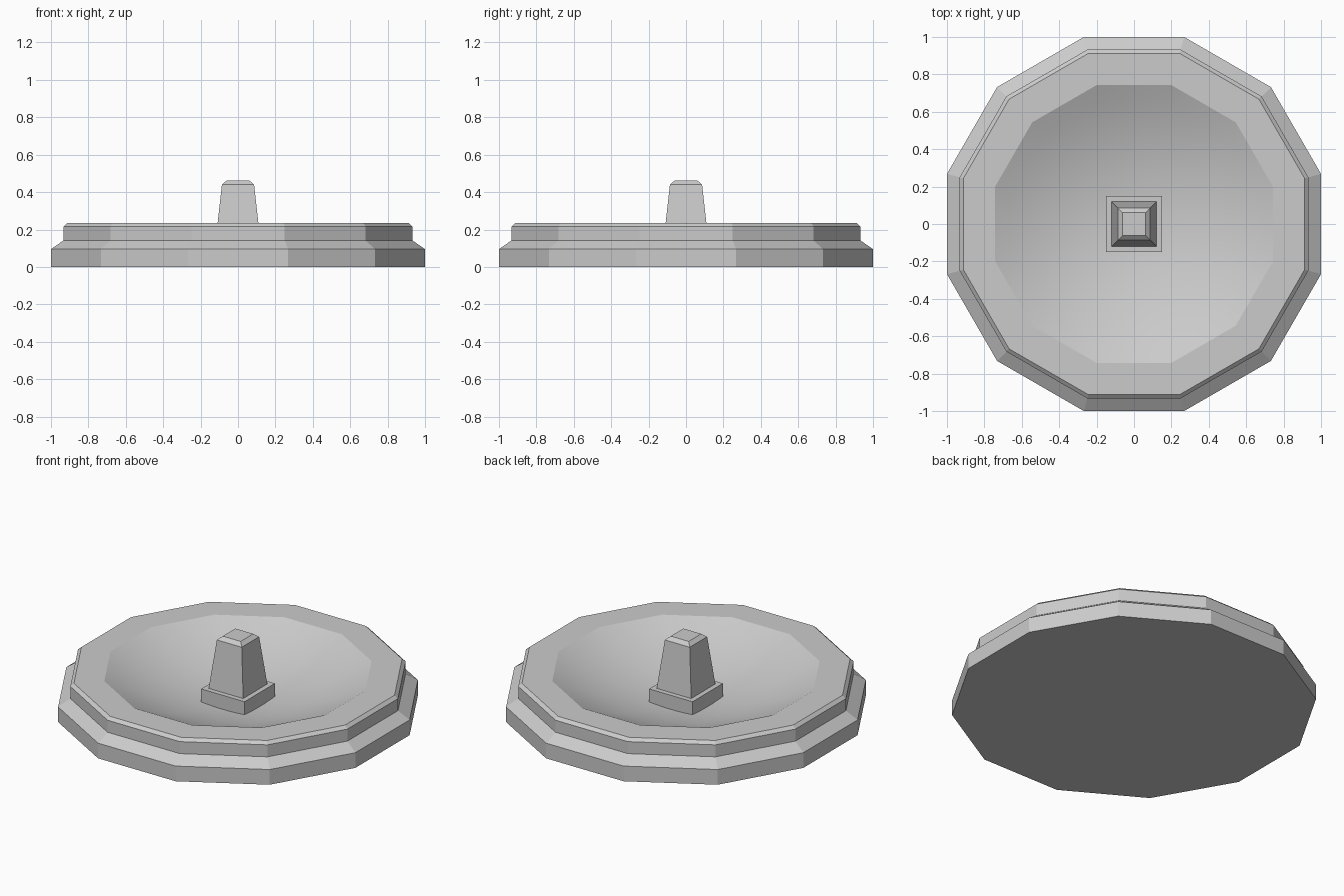
import bpy, bmesh, math

if "Cube" in bpy.data.objects:
    bpy.data.objects.remove(bpy.data.objects["Cube"])

grey = bpy.data.materials.new("plain grey")
grey.diffuse_color = (0.6, 0.6, 0.6, 1)
grey.use_nodes = True
grey.node_tree.nodes["Principled BSDF"].inputs["Base Color"].default_value = grey.diffuse_color


def lathe(name, profile, sides, smooth_from=None):
    """Stack of regular rings; profile holds (apothem, z), flats face the axes."""
    bm = bmesh.new()
    rings = []
    for r, z in profile:
        rad = r / math.cos(math.pi / sides)
        rings.append([bm.verts.new((rad * math.cos((i + 0.5) * math.tau / sides),
                                    rad * math.sin((i + 0.5) * math.tau / sides), z))
                      for i in range(sides)])
    bm.faces.new(rings[0][::-1])
    for k in range(len(rings) - 1):
        a, b = rings[k], rings[k + 1]
        for i in range(sides):
            j = (i + 1) % sides
            f = bm.faces.new((a[i], a[j], b[j], b[i]))
            f.smooth = smooth_from is not None and k >= smooth_from
    cap = bm.faces.new(rings[-1])
    cap.smooth = smooth_from is not None
    # keep the rim crisp where the smooth bowl begins
    if smooth_from is not None:
        for i in range(sides):
            e = bm.edges.get((rings[smooth_from][i], rings[smooth_from][(i + 1) % sides]))
            e.smooth = False
    me = bpy.data.meshes.new(name)
    bm.to_mesh(me)
    bm.free()
    me.materials.append(grey)
    ob = bpy.data.objects.new(name, me)
    bpy.context.collection.objects.link(ob)
    return ob


# stepped twelve-sided basin with a shallow dished top
RIM, TOP, LOW = 0.743, 0.235, 0.045
outer = [(1, 0), (1, 0.095), (0.932, 0.142), (0.932, 0.217), (0.912, TOP)]
steps = 8
bowl = [(RIM * t, LOW + (TOP - LOW) * t * t)
        for t in (1 - k / steps for k in range(steps))]
lathe("basin", outer + bowl, 12, smooth_from=len(outer))

# square plinth in the middle of the bowl
lathe("plinth", [(0.15, 0.03), (0.15, 0.141)], 4)

# tapered post with a bevelled tip
lathe("post", [(0.12, 0.135), (0.086, 0.44), (0.062, 0.461)], 4)
